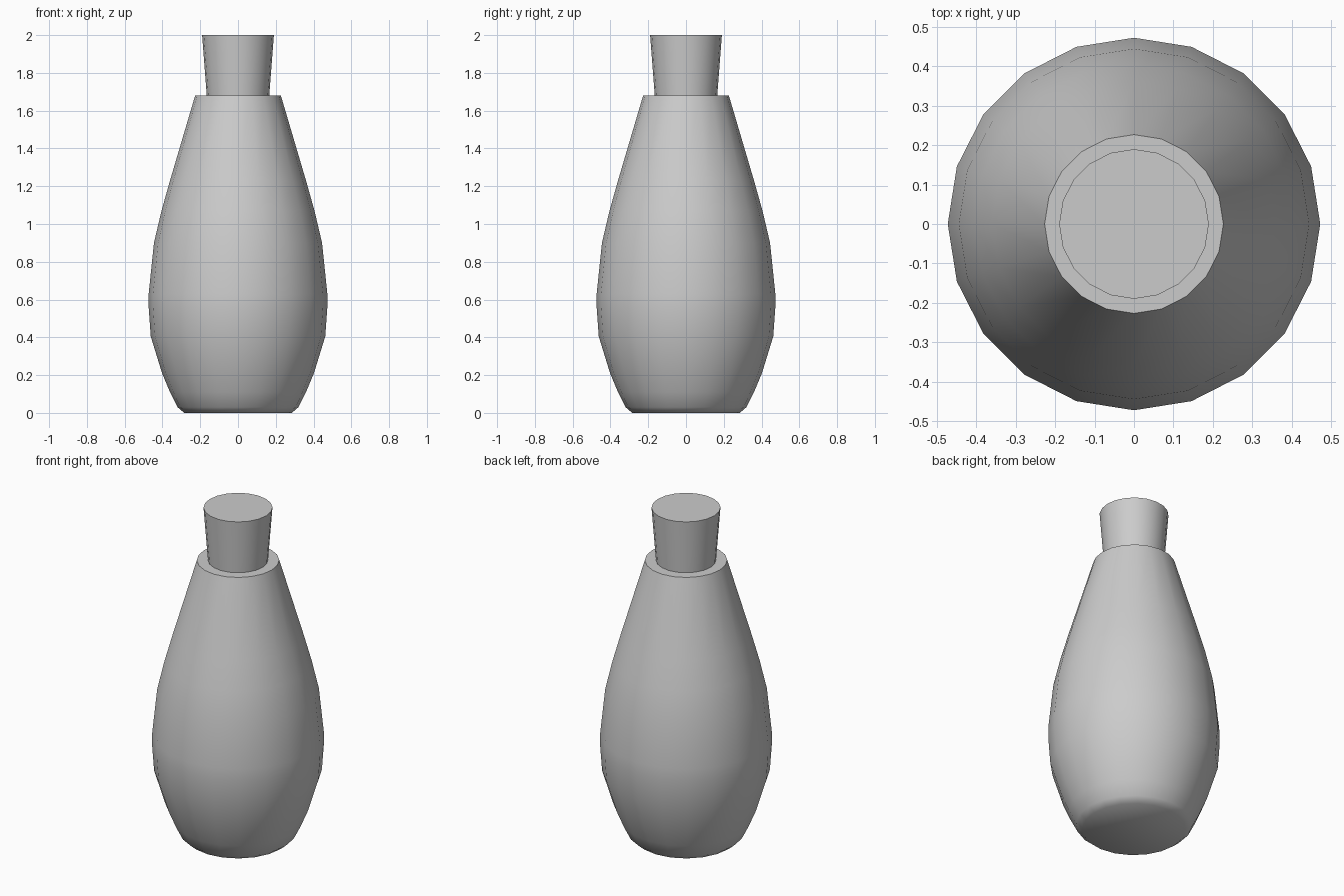
import bpy, bmesh, math

if "Cube" in bpy.data.objects:
    bpy.data.objects.remove(bpy.data.objects["Cube"])

SIDES = 20

def lathe(name, profile):
    """Revolve (radius, z) points about z and cap both ends."""
    bm = bmesh.new()
    rings = []
    for r, z in profile:
        rings.append([bm.verts.new((r * math.cos(2 * math.pi * i / SIDES),
                                    r * math.sin(2 * math.pi * i / SIDES), z))
                      for i in range(SIDES)])
    for a, b in zip(rings, rings[1:]):
        for i in range(SIDES):
            j = (i + 1) % SIDES
            bm.faces.new((a[i], a[j], b[j], b[i]))
    bm.faces.new(rings[0][::-1])
    bm.faces.new(rings[-1])
    mesh = bpy.data.meshes.new(name)
    bm.to_mesh(mesh)
    bm.free()
    obj = bpy.data.objects.new(name, mesh)
    bpy.context.collection.objects.link(obj)
    bpy.ops.object.select_all(action='DESELECT')
    obj.select_set(True)
    bpy.context.view_layer.objects.active = obj
    bpy.ops.object.shade_smooth_by_angle(angle=math.radians(50))
    return obj

# Bottle body: bulging belly, straight taper to the rim
lathe("bottle_body", [(0.285, 0.0), (0.32, 0.03), (0.36, 0.11), (0.402, 0.21),
                      (0.462, 0.405), (0.473, 0.56), (0.473, 0.63),
                      (0.445, 0.9), (0.405, 1.07), (0.36, 1.23), (0.227, 1.68)])

# Stopper flaring upward from the rim
lathe("stopper", [(0.165, 1.675), (0.19, 2.0)])
